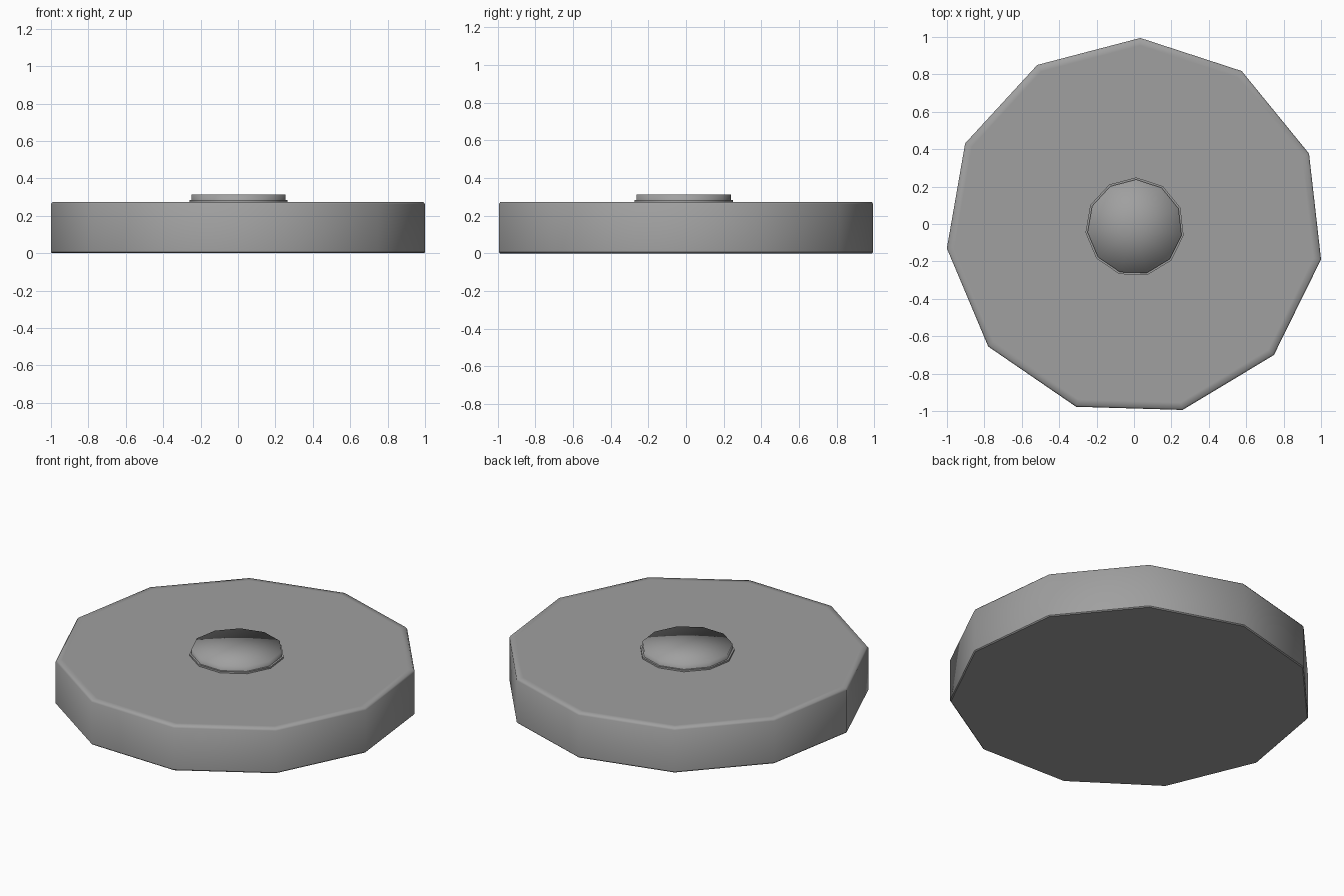
import bpy
import bmesh
from math import cos, sin, radians, tau

SIDES = 11
START = radians(88.3)
CENTRE = (0.004, -0.016)

cube = bpy.data.objects.get("Cube")
if cube:
    bpy.data.objects.remove(cube, do_unlink=True)

grey = bpy.data.materials.new("mid grey")
grey.use_nodes = True
COLOUR = (0.35, 0.35, 0.35, 1)
grey.diffuse_color = COLOUR
bsdf = next(n for n in grey.node_tree.nodes if n.type == 'BSDF_PRINCIPLED')
bsdf.inputs["Base Color"].default_value = COLOUR


def stacked_disc(name, rings, sharp_rings=()):
    """Join (radius, height) polygon rings from bottom to top, closing both ends."""
    bm = bmesh.new()
    loops = []
    for radius, z in rings:
        angles = [START + tau * i / SIDES for i in range(SIDES)]
        loops.append([bm.verts.new((CENTRE[0] + radius * cos(a),
                                    CENTRE[1] + radius * sin(a), z)) for a in angles])
    for low, high in zip(loops, loops[1:]):
        for i in range(SIDES):
            j = (i + 1) % SIDES
            bm.faces.new((low[i], low[j], high[j], high[i]))
    bm.faces.new(loops[0][::-1])
    # Fan the top from a middle point so it shades evenly
    middle = bm.verts.new((*CENTRE, rings[-1][1]))
    top = loops[-1]
    for i in range(SIDES):
        bm.faces.new((top[i], top[(i + 1) % SIDES], middle))
    for face in bm.faces:
        face.smooth = True
    for k in sharp_rings:
        for i in range(SIDES):
            bm.edges.get((loops[k][i], loops[k][(i + 1) % SIDES])).smooth = False
    mesh = bpy.data.meshes.new(name)
    bm.to_mesh(mesh)
    bm.free()
    mesh.materials.append(grey)
    obj = bpy.data.objects.new(name, mesh)
    bpy.context.collection.objects.link(obj)
    return obj


# Wide body with softened top rim and a fine chamfer under the wall
stacked_disc("body", [(1.005, 0), (1.011, 0.006), (1.011, 0.262),
                      (1.003, 0.273), (0.97, 0.273)], sharp_rings=(0, 1))

# Thin collar around the button
stacked_disc("button_collar", [(0.265, 0.265), (0.265, 0.283)], sharp_rings=(0, 1))

# Raised button with a softly shaded top
stacked_disc("button", [(0.254, 0.265), (0.254, 0.313)], sharp_rings=(0,))
